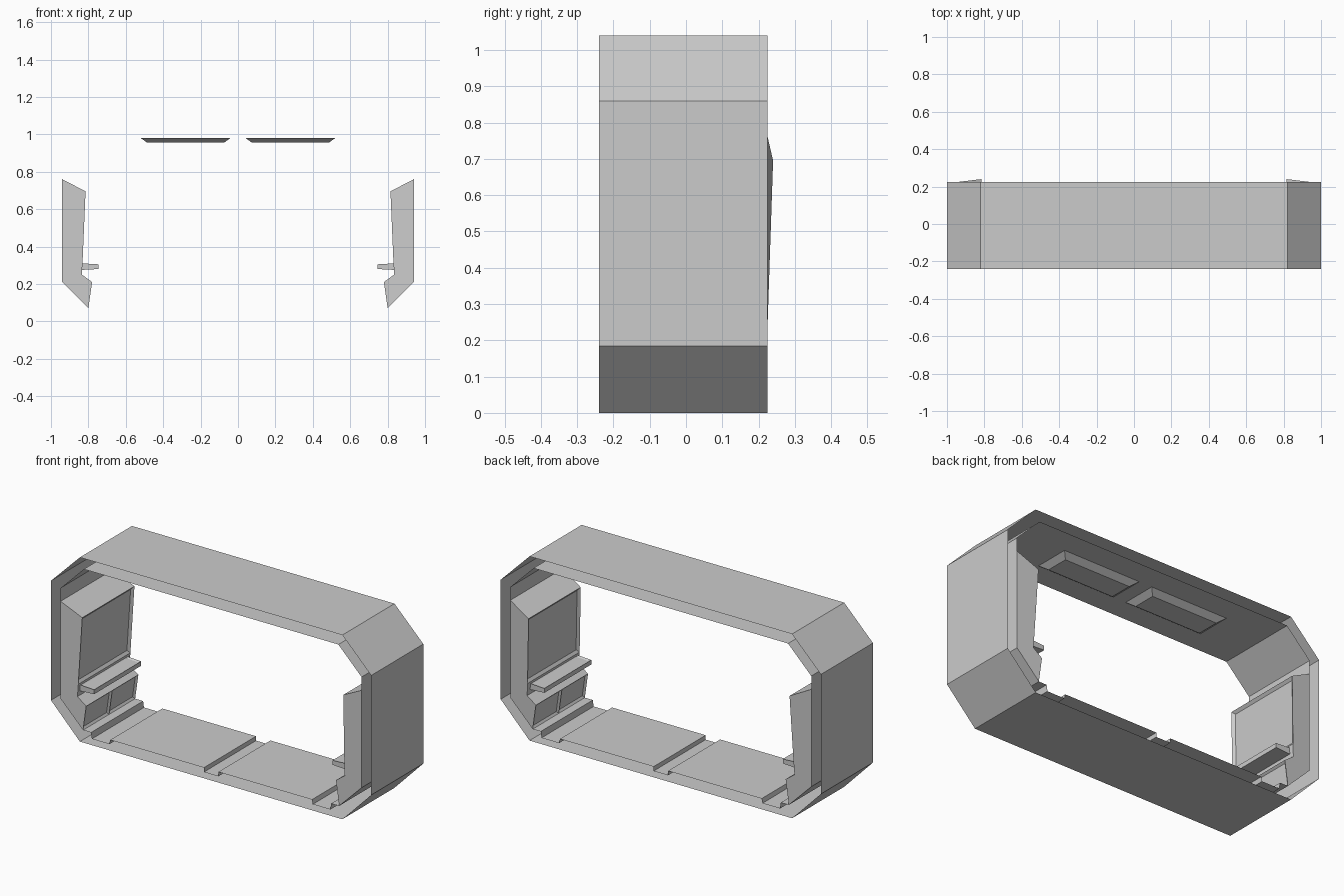
import bpy, bmesh

if "Cube" in bpy.data.objects:
    bpy.data.objects.remove(bpy.data.objects["Cube"])

grey = bpy.data.materials.new("plain_grey")
grey.diffuse_color = (0.6, 0.6, 0.6, 1)
grey.use_nodes = True
grey.node_tree.nodes["Principled BSDF"].inputs["Base Color"].default_value = grey.diffuse_color

FRONT, BACK = -0.24, 0.225


def finish(name, bm, mirror=False):
    me = bpy.data.meshes.new(name)
    bm.to_mesh(me)
    bm.free()
    me.materials.append(grey)
    ob = bpy.data.objects.new(name, me)
    bpy.context.collection.objects.link(ob)
    if mirror:
        m = ob.modifiers.new("mirror", 'MIRROR')
        m.use_mirror_merge = False
    return ob


def extrude_profile(pts, y0, y1, closed=True, caps=False, shift=None, splits=None):
    """Sweep an x-z profile along y; shift moves a profile point in y, splits divide a segment."""
    bm = bmesh.new()
    n = len(pts)
    shift = shift or [0] * n
    segs = []

    def co(i, t):
        x, z = pts[i % n]
        return bm.verts.new((x, y0 + (y1 - y0) * t + shift[i % n], z))
    for i in range(n if closed else n - 1):
        k = (splits or {}).get(i, 1)
        segs.append([bm.faces.new((co(i, j / k), co(i, (j + 1) / k),
                                   co(i + 1, (j + 1) / k), co(i + 1, j / k)))
                     for j in range(k)])
    if caps:
        bm.faces.new([co(i, 0) for i in range(n)])
        bm.faces.new([co(i, 1) for i in reversed(range(n))])
    bmesh.ops.remove_doubles(bm, verts=bm.verts[:], dist=1e-5)
    bm.normal_update()
    return bm, segs


def both_sides(half):
    return half + [(-x, z) for x, z in reversed(half)]


# Outer hull: open octagonal tube
outer = both_sides([(0.82, 0), (1, 0.185), (1, 0.86), (0.82, 1.04)])
bm, _ = extrude_profile(outer, FRONT, BACK)
finish("outer_hull", bm)

# Inner lining: floor plates with gutters, walls and ceiling
inner = both_sides([(0.045, 0.035), (0.045, 0.06), (0.63, 0.06), (0.635, 0.035),
                    (0.745, 0.035), (0.75, 0.07), (0.80, 0.07), (0.94, 0.21),
                    (0.94, 0.835), (0.795, 0.98)])
bm, _ = extrude_profile(inner[::-1], FRONT, BACK)
finish("inner_lining", bm)

# Wall consoles with a recessed screen and two recessed lower panels
profile = [(0.94, 0.76), (0.815, 0.695), (0.831, 0.32), (0.835, 0.25),
           (0.78, 0.21), (0.80, 0.07), (0.94, 0.21)]
bm, segs = extrude_profile(profile, FRONT, BACK, closed=False, caps=True,
                           shift=[0, 0.015, 0.002, 0, 0, 0, 0], splits={4: 2})
bmesh.ops.inset_individual(bm, faces=segs[1], thickness=0.022, depth=-0.012)
bmesh.ops.inset_individual(bm, faces=segs[4], thickness=0.016, depth=-0.01)
finish("wall_console", bm, mirror=True)

# Console shelves with a shallow tray on top
shelf = [(0.836, 0.31), (0.745, 0.305), (0.745, 0.28), (0.836, 0.275)]
bm, segs = extrude_profile(shelf, -0.22, 0.20, caps=True)
bmesh.ops.inset_individual(bm, faces=segs[0], thickness=0.014, depth=-0.006)
finish("console_shelf", bm, mirror=True)

# Ceiling light panels, tapering downwards
bm = bmesh.new()
bmesh.ops.create_cube(bm, size=1)
for v in bm.verts:
    low = v.co.z < 0
    v.co.x = 0.28 + v.co.x * (0.41 if low else 0.48)
    v.co.y = -0.012 + v.co.y * (0.13 if low else 0.20)
    v.co.z = 0.955 if low else 0.98
bm.faces.ensure_lookup_table()
top = [f for f in bm.faces if f.normal.z > 0.9]
bmesh.ops.delete(bm, geom=top, context='FACES_ONLY')
finish("ceiling_light_panel", bm, mirror=True)
